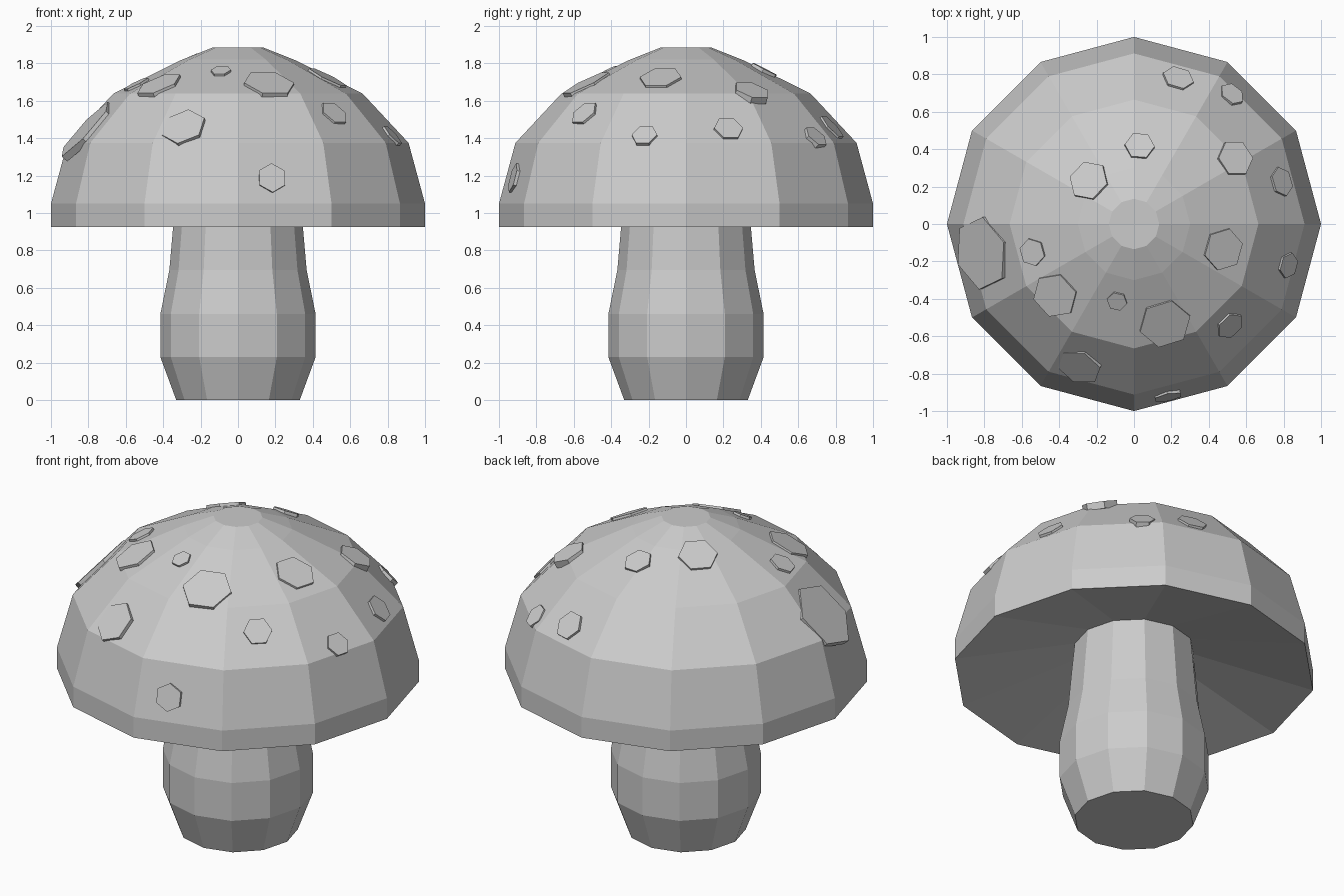
import bpy, bmesh, math
from mathutils import Vector, Matrix
from mathutils.bvhtree import BVHTree

if "Cube" in bpy.data.objects:
    bpy.data.objects.remove(bpy.data.objects["Cube"])

SIDES = 12


def lathe(name, profile):
    """Closed low-poly solid turned around z from (radius, height) points."""
    bm = bmesh.new()
    rings = []
    for r, z in profile:
        if r == 0:
            rings.append([bm.verts.new((0, 0, z))] * SIDES)
        else:
            rings.append([bm.verts.new((r * math.cos(math.tau * i / SIDES),
                                        r * math.sin(math.tau * i / SIDES), z))
                          for i in range(SIDES)])
    for a, b in zip(rings, rings[1:]):
        for i in range(SIDES):
            j = (i + 1) % SIDES
            quad = list(dict.fromkeys((a[i], a[j], b[j], b[i])))
            bm.faces.new(quad)
    for ring, flip in ((rings[0], True), (rings[-1], False)):
        if len(set(ring)) > 1:
            bm.faces.new(ring[::-1] if flip else ring)
    bmesh.ops.recalc_face_normals(bm, faces=bm.faces)
    mesh = bpy.data.meshes.new(name)
    bm.to_mesh(mesh)
    tree = BVHTree.FromBMesh(bm)
    bm.free()
    bpy.context.collection.objects.link(bpy.data.objects.new(name, mesh))
    return tree


# Bulging stem, running up into the hollow of the cap
lathe("stem", [(0.33, 0), (0.415, 0.23), (0.415, 0.46), (0.367, 0.695),
               (0.347, 0.925), (0.325, 1.15)])

# Domed cap with a shallow conical underside
cap = lathe("cap", [(0, 1.17), (1, 0.925), (1, 1.05), (0.912, 1.375),
                    (0.665, 1.64), (0.3, 1.82), (0.135, 1.885)])

# Hexagonal spots on the cap: x, y, radius, turn in degrees
spots = [(-0.81, -0.155, 0.2, 20), (-0.29, -0.76, 0.122, 30),
         (0.165, -0.53, 0.14, 0), (0.18, -0.915, 0.08, 30),
         (0.54, 0.35, 0.1, 0), (-0.24, 0.23, 0.11, 0),
         (0.03, 0.415, 0.08, 0), (0.235, 0.775, 0.085, 0),
         (0.52, 0.69, 0.07, 0), (0.785, 0.225, 0.08, 0),
         (0.475, -0.135, 0.115, 0), (0.51, -0.54, 0.08, 0),
         (0.82, -0.22, 0.07, 0), (-0.54, -0.15, 0.075, 0),
         (-0.42, -0.38, 0.125, 0), (-0.09, -0.41, 0.055, 0)]
THICK, PROUD = 0.04, 0.013
bm = bmesh.new()
for x, y, radius, turn in spots:
    hit, face_n, _, _ = cap.ray_cast(Vector((x, y, 3)), Vector((0, 0, -1)))
    out = Vector((x, y, 0)).normalized()
    n = out * math.hypot(face_n.x, face_n.y) + Vector((0, 0, face_n.z))
    n.normalize()
    side = Vector((-out.y, out.x, 0))
    basis = Matrix((n.cross(side), side, n)).transposed().to_4x4()
    place = (Matrix.Translation(hit + n * (PROUD - THICK / 2)) @ basis
             @ Matrix.Rotation(math.radians(turn), 4, 'Z'))
    bmesh.ops.create_cone(bm, cap_ends=True, segments=6, radius1=radius,
                          radius2=radius, depth=THICK, matrix=place)
bmesh.ops.recalc_face_normals(bm, faces=bm.faces)
mesh = bpy.data.meshes.new("cap_spots")
bm.to_mesh(mesh)
bm.free()
bpy.context.collection.objects.link(bpy.data.objects.new("cap_spots", mesh))
